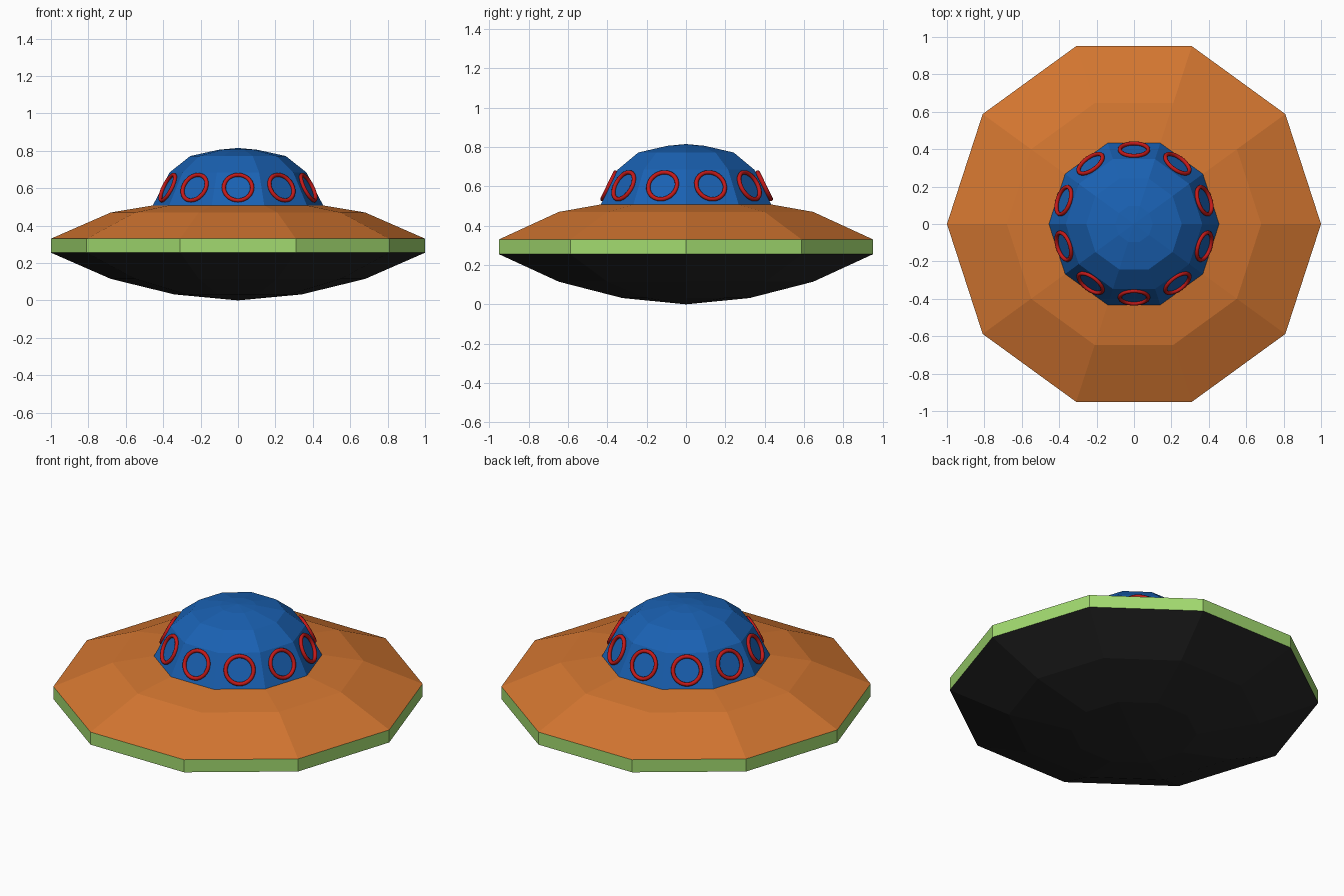
import bpy, bmesh, math
from mathutils import Vector

if "Cube" in bpy.data.objects:
    bpy.data.objects.remove(bpy.data.objects["Cube"])

SIDES = 10


def material(name, rgb):
    mat = bpy.data.materials.new(name)
    mat.diffuse_color = (*rgb, 1)
    mat.use_nodes = True
    mat.node_tree.nodes["Principled BSDF"].inputs["Base Color"].default_value = mat.diffuse_color
    return mat


def lathe(name, profile, mat):
    """Revolve (radius, z) points into a flat-faced ten-sided shell."""
    bm = bmesh.new()
    rings = []
    for r, z in profile:
        count = SIDES if r > 0 else 1
        rings.append([bm.verts.new((r * math.cos(math.tau * i / SIDES),
                                    r * math.sin(math.tau * i / SIDES), z))
                      for i in range(count)])
    for a, b in zip(rings, rings[1:]):
        for i in range(SIDES):
            j = (i + 1) % SIDES
            if len(a) == 1:
                bm.faces.new((a[0], b[j], b[i]))
            elif len(b) == 1:
                bm.faces.new((a[i], a[j], b[0]))
            else:
                bm.faces.new((a[i], a[j], b[j], b[i]))
    mesh = bpy.data.meshes.new(name)
    bm.to_mesh(mesh)
    bm.free()
    mesh.materials.append(mat)
    obj = bpy.data.objects.new(name, mesh)
    bpy.context.collection.objects.link(obj)
    return obj


# Hull: dark belly, green rim band, orange upper deck
lathe("lower_hull", [(0, 0), (0.34, 0.032), (0.68, 0.115), (1, 0.255)],
      material("black", (0.02, 0.02, 0.02)))
lathe("rim_band", [(1, 0.255), (1, 0.33)], material("green", (0.36, 0.70, 0.16)))
lathe("upper_deck", [(1, 0.33), (0.68, 0.47), (0.455, 0.508)],
      material("orange", (0.65, 0.18, 0.03)))

# Cockpit dome
lathe("dome", [(0.455, 0.508), (0.365, 0.685), (0.255, 0.772), (0.1, 0.806), (0, 0.815)],
      material("blue", (0.01, 0.12, 0.45)))

# Porthole rings, one lying on each lower dome face
red = material("red", (0.55, 0.01, 0.01))
tilt = math.radians(26)
for i in range(SIDES):
    a = math.tau * (i + 0.5) / SIDES
    normal = Vector((math.cos(a) * math.cos(tilt), math.sin(a) * math.cos(tilt), math.sin(tilt)))
    bpy.ops.mesh.primitive_torus_add(
        major_radius=0.076, minor_radius=0.011, major_segments=28, minor_segments=8,
        location=(0.395 * math.cos(a), 0.395 * math.sin(a) + 0.003, 0.603),
        rotation=normal.to_track_quat('Z', 'Y').to_euler())
    ring = bpy.context.object
    ring.name = f"porthole_ring_{i + 1}"
    ring.data.materials.append(red)
    bpy.ops.object.shade_smooth()
